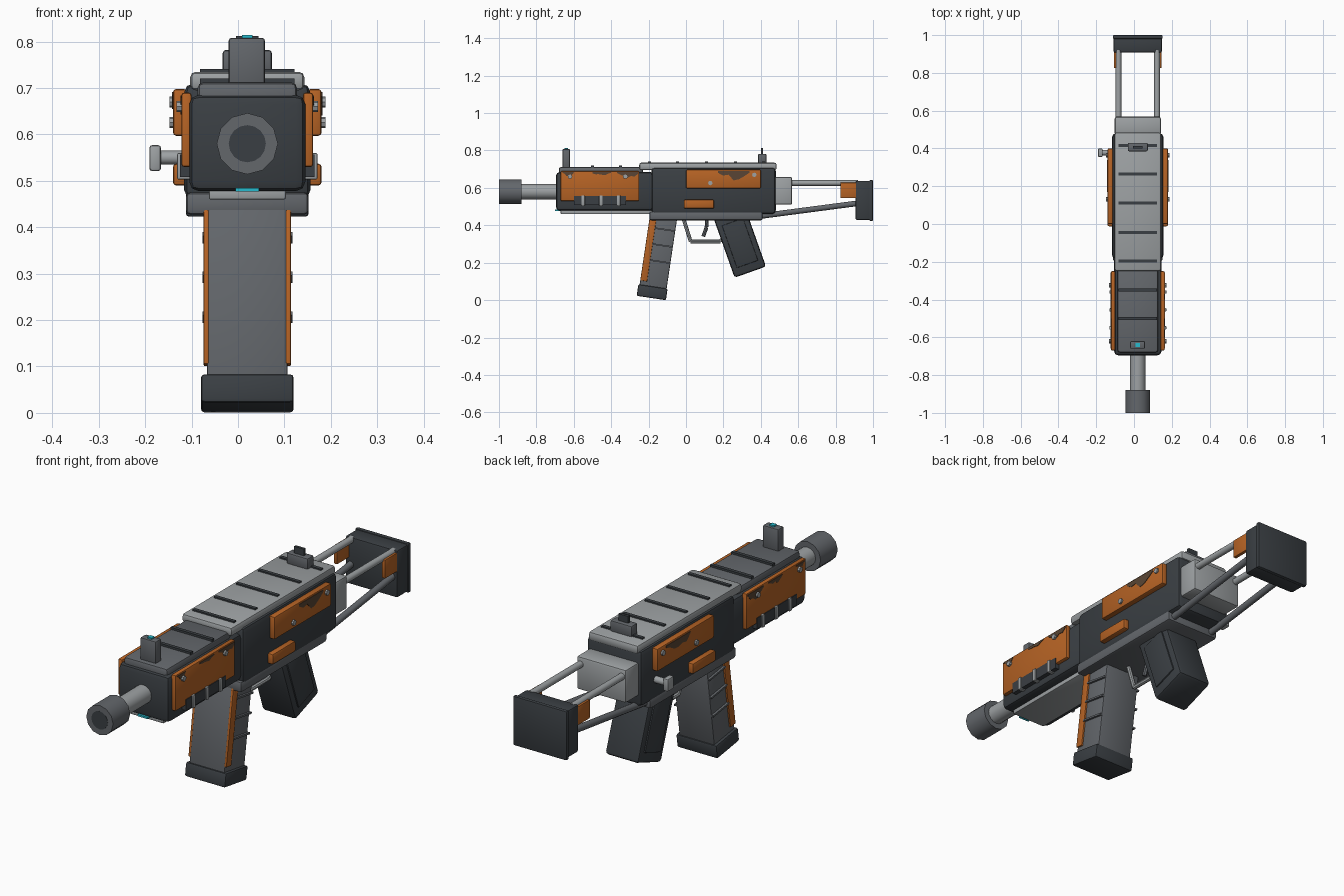
import bpy, bmesh, math, random
from mathutils import Matrix, Vector

random.seed(4)
if "Cube" in bpy.data.objects:
    bpy.data.objects.remove(bpy.data.objects["Cube"])

CX = 0.02  # symmetry plane of the body; the charging handle shifts the bounds


def material(name, r, g, b):
    m = bpy.data.materials.new(name)
    m.use_nodes = True
    m.diffuse_color = (r, g, b, 1)
    bsdf = next(n for n in m.node_tree.nodes if n.type == 'BSDF_PRINCIPLED')
    bsdf.inputs["Base Color"].default_value = (r, g, b, 1)
    bsdf.inputs["Roughness"].default_value = 0.6
    return m


DARK = material("dark_gunmetal", 0.042, 0.049, 0.056)
MID = material("slate_grey", 0.125, 0.135, 0.148)
LIGHT = material("light_steel", 0.34, 0.36, 0.37)
ORANGE = material("orange_paint", 0.47, 0.125, 0.018)
WORN = material("worn_paint", 0.10, 0.06, 0.035)
CYAN = material("cyan_glow", 0.02, 0.5, 0.62)


def finish(name, bm, mat):
    bmesh.ops.recalc_face_normals(bm, faces=bm.faces)
    me = bpy.data.meshes.new(name)
    bm.to_mesh(me)
    bm.free()
    me.materials.append(mat)
    for p in me.polygons:
        p.use_smooth = True
    me.set_sharp_from_angle(angle=math.radians(32))
    ob = bpy.data.objects.new(name, me)
    bpy.context.collection.objects.link(ob)
    return ob


def box(name, x, y, z, mat, bevel=0.0, frame=Matrix()):
    """Box from (min, max) ranges, x measured from the symmetry plane."""
    bm = bmesh.new()
    bmesh.ops.create_cube(bm, size=1)
    for v in bm.verts:
        v.co = [(lo + hi) / 2 + c * (hi - lo) for c, (lo, hi) in zip(v.co, (x, y, z))]
    if bevel:
        bmesh.ops.bevel(bm, geom=bm.edges[:], offset=bevel, segments=2,
                        profile=0.5, affect='EDGES')
    bm.transform(Matrix.Translation((CX, 0, 0)) @ frame)
    return finish(name, bm, mat)


def rod(name, a, b, radius, mat, sides=12):
    a, b = Vector(a), Vector(b)
    bm = bmesh.new()
    bmesh.ops.create_cone(bm, cap_ends=True, segments=sides, radius1=radius,
                          radius2=radius, depth=(b - a).length)
    turn = (b - a).to_track_quat('Z', 'Y').to_matrix().to_4x4()
    bm.transform(Matrix.Translation((a + b) / 2 + Vector((CX, 0, 0))) @ turn)
    return finish(name, bm, mat)


def side_range(s, inner, outer):
    return tuple(sorted((s * inner, s * outer)))


def chip(name, s, x, y0, y1, top, depth):
    """Thin ragged flake of worn paint hanging from an edge of a plate."""
    bm = bmesh.new()
    n = 6
    edge = [(y1 + (y0 - y1) * i / n,
             top - depth * (0.35 + 0.65 * random.random()) * math.sin(math.pi * (i + 0.5) / (n + 1)))
            for i in range(n + 1)]
    face = bm.faces.new([bm.verts.new((CX + s * x, y, z))
                         for y, z in [(y0, top), (y1, top)] + edge])
    ext = bmesh.ops.extrude_face_region(bm, geom=[face])
    for v in ext["geom"]:
        if isinstance(v, bmesh.types.BMVert):
            v.co.x += s * 0.003
    finish(name, bm, WORN)


def tilted(y, z, degrees):
    return Matrix.Translation((0, y, z)) @ Matrix.Rotation(math.radians(degrees), 4, 'X')


# Barrel and muzzle
rod("barrel", (0, -0.9, 0.58), (0, -0.65, 0.58), 0.041, LIGHT, 16)
rod("muzzle_brake", (0, -1, 0.58), (0, -0.88, 0.58), 0.066, MID, 12)
rod("bore", (0, -1.001, 0.58), (0, -0.99, 0.58), 0.04, DARK, 16)

# Handguard
box("handguard", (-0.125, 0.125), (-0.695, -0.17), (0.478, 0.685), DARK, 0.02)
box("handguard_cover", (-0.107, 0.107), (-0.68, -0.23), (0.66, 0.712), MID, 0.012)
box("handguard_underside", (-0.083, 0.083), (-0.67, -0.18), (0.46, 0.485), LIGHT, 0.004)
box("front_indicator", (-0.025, 0.025), (-0.7, -0.67), (0.477, 0.485), CYAN)

# Receiver
box("receiver", (-0.136, 0.136), (-0.185, 0.48), (0.46, 0.71), DARK, 0.02)
box("lower_receiver", (-0.132, 0.132), (-0.195, 0.41), (0.427, 0.475), MID, 0.01)
box("receiver_cover", (-0.123, 0.123), (-0.25, 0.485), (0.695, 0.735), LIGHT, 0.012)
for y in (-0.195, -0.045, 0.11, 0.265, 0.415):
    box("receiver_slat", (-0.102, 0.102), (y - 0.008, y + 0.008), (0.73, 0.741), DARK)
for y in (-0.5, -0.35):
    box("handguard_slat", (-0.102, 0.102), (y - 0.008, y + 0.008), (0.705, 0.721), DARK)

# Sights
box("front_sight", (-0.04, 0.038), (-0.66, -0.62), (0.705, 0.808), MID, 0.006)
box("front_sight_dot", (-0.011, 0.011), (-0.65, -0.63), (0.805, 0.814), CYAN)
box("rear_sight", (-0.053, 0.053), (0.385, 0.43), (0.73, 0.782), MID, 0.007)
box("rear_sight_blade", (-0.024, 0.024), (0.4, 0.412), (0.775, 0.812), DARK)

# Side plates, vents and bolts, mirrored
for s, side in ((1, "left"), (-1, "right")):
    box(side + "_handguard_plate", side_range(s, 0.12, 0.142), (-0.67, -0.25),
        (0.53, 0.69), ORANGE, 0.006)
    box(side + "_vent", side_range(s, 0.11, 0.1445), (-0.6, -0.32), (0.508, 0.557), DARK)
    for y in (-0.55, -0.455, -0.36):
        box(side + "_vent_post", side_range(s, 0.12, 0.151), (y - 0.009, y + 0.009),
            (0.503, 0.56), LIGHT, 0.003)
    box(side + "_receiver_plate", side_range(s, 0.13, 0.16), (0.0, 0.4),
        (0.597, 0.698), ORANGE, 0.007)
    box(side + "_lower_plate", side_range(s, 0.13, 0.16), (-0.012, 0.15),
        (0.49, 0.537), ORANGE, 0.007)
    for x, y, z in ((0.152, -0.62, 0.66), (0.152, -0.325, 0.66),
                    (0.168, 0.13, 0.626), (0.168, 0.365, 0.67)):
        rod(side + "_bolt", (s * (x - 0.03), y, z), (s * x, y, z), 0.012, LIGHT, 8)
    chip(side + "_front_chip", s, 0.141, -0.5, -0.4, 0.684, 0.03)
    chip(side + "_rear_chip", s, 0.141, -0.37, -0.257, 0.684, 0.045)
    chip(side + "_edge_chip", s, 0.141, -0.66, -0.6, 0.684, 0.025)
    chip(side + "_plate_chip", s, 0.159, 0.17, 0.34, 0.691, 0.055)

# Charging handle on the right side only
rod("charging_handle", (-0.12, 0.378, 0.55), (-0.19, 0.378, 0.55), 0.015, LIGHT)
box("charging_knob", (-0.211, -0.186), (0.355, 0.4), (0.521, 0.577), LIGHT, 0.006)

# Magazine, raked forward
mag = tilted(-0.148, 0.258, -8.5)
box("magazine", (-0.087, 0.087), (-0.073, 0.073), (-0.2, 0.2), MID, 0.006, mag)
box("magazine_base", (-0.1, 0.1), (-0.079, 0.079), (-0.031, 0.031), DARK, 0.008,
    tilted(-0.181, 0.042, -8.5))
for s, side in ((1, "left"), (-1, "right")):
    box(side + "_magazine_strip", side_range(s, 0.083, 0.094), (-0.073, -0.036),
        (-0.165, 0.19), ORANGE, 0.003, mag)
    for z in (-0.05, 0.037, 0.123):
        box(side + "_magazine_rib", side_range(s, 0.08, 0.097), (-0.04, 0.073),
            (z - 0.004, z + 0.004), MID, 0.0, mag)

# Grip, raked backward, with raised side panels
grip = tilted(0.287, 0.31, 19.5)
box("grip", (-0.083, 0.083), (-0.089, 0.089), (-0.17, 0.17), DARK, 0.014, grip)
for s, side in ((1, "left"), (-1, "right")):
    box(side + "_grip_panel", side_range(s, 0.075, 0.089), (-0.06, 0.06),
        (-0.125, 0.115), DARK, 0.004, grip)

# Trigger and guard
guard = [(0, -0.015, 0.44), (0, 0.025, 0.313), (0, 0.185, 0.313), (0, 0.21, 0.36)]
for a, b in zip(guard, guard[1:]):
    rod("trigger_guard", a, b, 0.01, LIGHT, 8)
trigger = [(0, 0.112, 0.44), (0, 0.11, 0.39), (0, 0.092, 0.34)]
for a, b in zip(trigger, trigger[1:]):
    rod("trigger", a, b, 0.01, MID, 8)

# Folding stock
box("stock_block", (-0.122, 0.122), (0.47, 0.568), (0.51, 0.658), LIGHT, 0.01)
box("butt_plate", (-0.128, 0.128), (0.907, 0.988), (0.428, 0.638), DARK, 0.008)
box("butt_pad", (-0.132, 0.132), (0.98, 1.0), (0.423, 0.642), DARK, 0.006)
for s, side in ((1, "left"), (-1, "right")):
    x = s * 0.102
    rod(side + "_stock_rod", (x, 0.55, 0.626), (x, 0.92, 0.626), 0.015, LIGHT)
    rod(side + "_stock_strut", (x, 0.38, 0.447), (x, 0.92, 0.518), 0.015, MID)
    box(side + "_stock_clip", side_range(s, 0.11, 0.126), (0.825, 0.912),
        (0.545, 0.628), ORANGE, 0.003)
